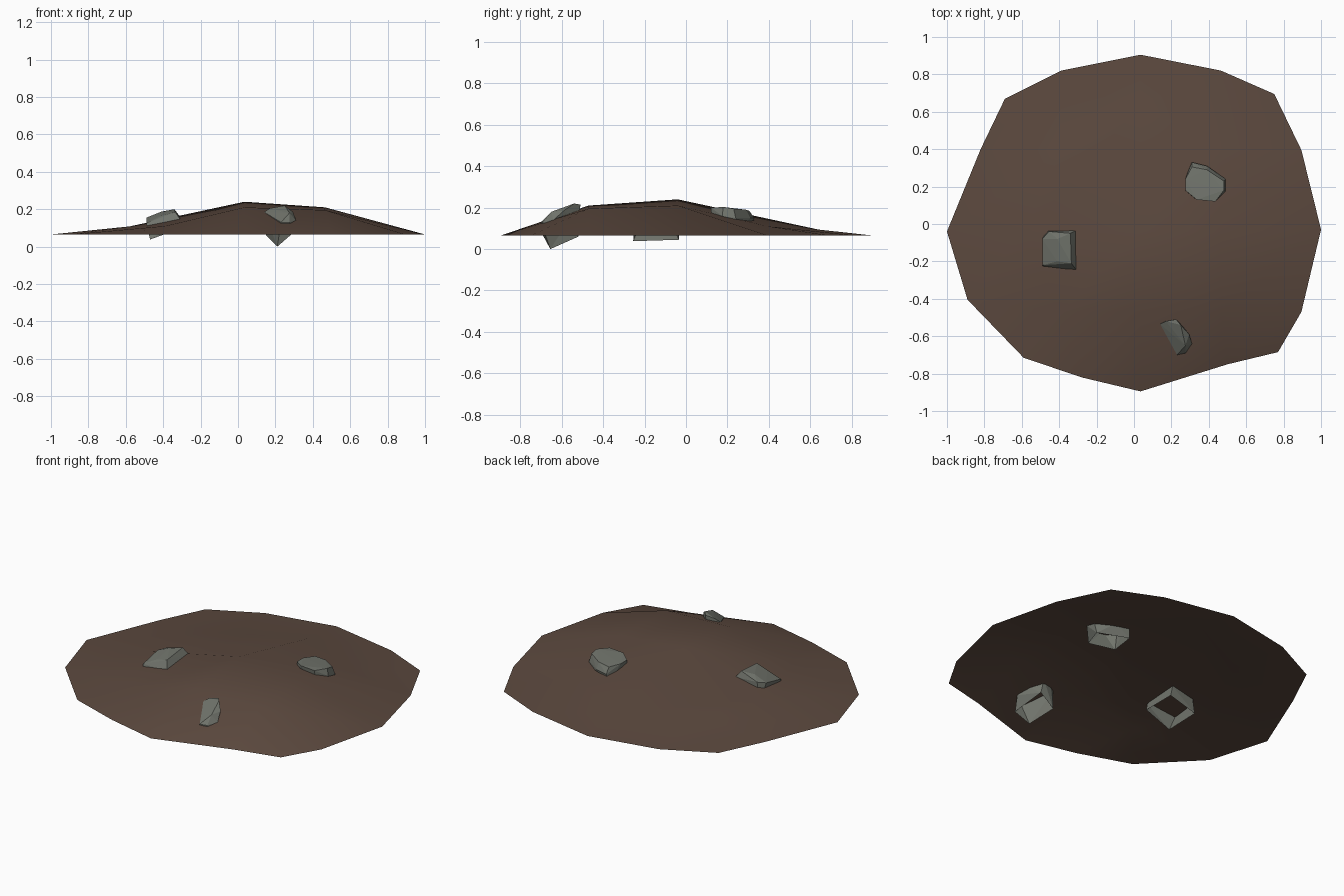
import bpy, bmesh


def material(name, rgb):
    m = bpy.data.materials.new(name)
    m.diffuse_color = (*rgb, 1)
    return m


soil = material("brown soil", (0.107, 0.067, 0.049))
stone = material("grey stone", (0.165, 0.175, 0.15))


def finish(bm, name, mat):
    me = bpy.data.meshes.new(name)
    bm.to_mesh(me)
    bm.free()
    me.materials.append(mat)
    ob = bpy.data.objects.new(name, me)
    bpy.context.collection.objects.link(ob)
    return ob


# Dirt mound: an open 4 x 4 sheet with a rounded, flat rim (rows run front to back)
RIM = 0.065
rows = [
    [(-.59, -.715), (-.28, -.82), (.035, -.895), (.50, -.75), (.77, -.685)],
    [(-.89, -.405), (-.39, -.47, .11), (.035, -.47, .21), (.465, -.47, .195), (.895, -.47)],
    [(-1, -.04), (-.58, -.04, .108), (.035, -.04, .24), (.465, -.04, .21), (1, -.03)],
    [(-.82, .40), (-.39, .395, .105), (.035, .64, .094), (.465, .395, .11), (.895, .395)],
    [(-.69, .67), (-.39, .82), (.035, .905), (.465, .82), (.75, .695)],
]
bm = bmesh.new()
grid = [[bm.verts.new((p[0], p[1], p[2] if len(p) > 2 else RIM)) for p in r] for r in rows]
for a, b in zip(grid, grid[1:]):
    for i in range(4):
        bm.faces.new((a[i], a[i + 1], b[i + 1], b[i])).smooth = True
finish(bm, "dirt_mound", soil)


# Stones: chiselled hulls left open underneath, poking through the mound
def rock(name, bottom, top):
    bm = bmesh.new()
    low = {bm.verts.new(p) for p in bottom}
    for p in top:
        bm.verts.new(p)
    bmesh.ops.convex_hull(bm, input=bm.verts[:])
    under = [f for f in bm.faces if all(v in low for v in f.verts)]
    bmesh.ops.delete(bm, geom=under, context='FACES')
    loose = [v for v in bm.verts if not v.link_faces]
    bmesh.ops.delete(bm, geom=loose, context='VERTS')
    bmesh.ops.recalc_face_normals(bm, faces=bm.faces[:])
    finish(bm, name, stone)


rock("left_stone",
     [(-.47, -.255, .038), (-.47, -.035, .045), (-.30, -.25, .10), (-.30, -.04, .10)],
     [(-.49, -.22, .125), (-.49, -.08, .155), (-.455, -.04, .165), (-.41, -.20, .165),
      (-.41, -.08, .187), (-.335, -.21, .185), (-.34, -.05, .20), (-.31, -.035, .16),
      (-.305, -.25, .14)])

rock("right_stone",
     [(.30, .32, .085), (.28, .17, .085), (.44, .13, .085), (.48, .25, .085)],
     [(.31, .33, .15), (.31, .305, .185), (.275, .24, .19), (.275, .18, .19),
      (.335, .13, .20), (.435, .12, .20), (.48, .18, .203), (.49, .175, .16),
      (.48, .23, .195), (.49, .24, .15), (.39, .29, .19), (.39, .31, .15)])

rock("front_stone",
     [(.15, -.52, .06), (.21, -.655, 0), (.285, -.69, .065), (.24, -.52, .13)],
     [(.14, -.535, .185), (.17, -.52, .205), (.225, -.51, .215), (.25, -.54, .22),
      (.275, -.65, .18), (.295, -.59, .185), (.31, -.64, .14), (.275, -.69, .13),
      (.23, -.70, .13), (.19, -.62, .15)])
